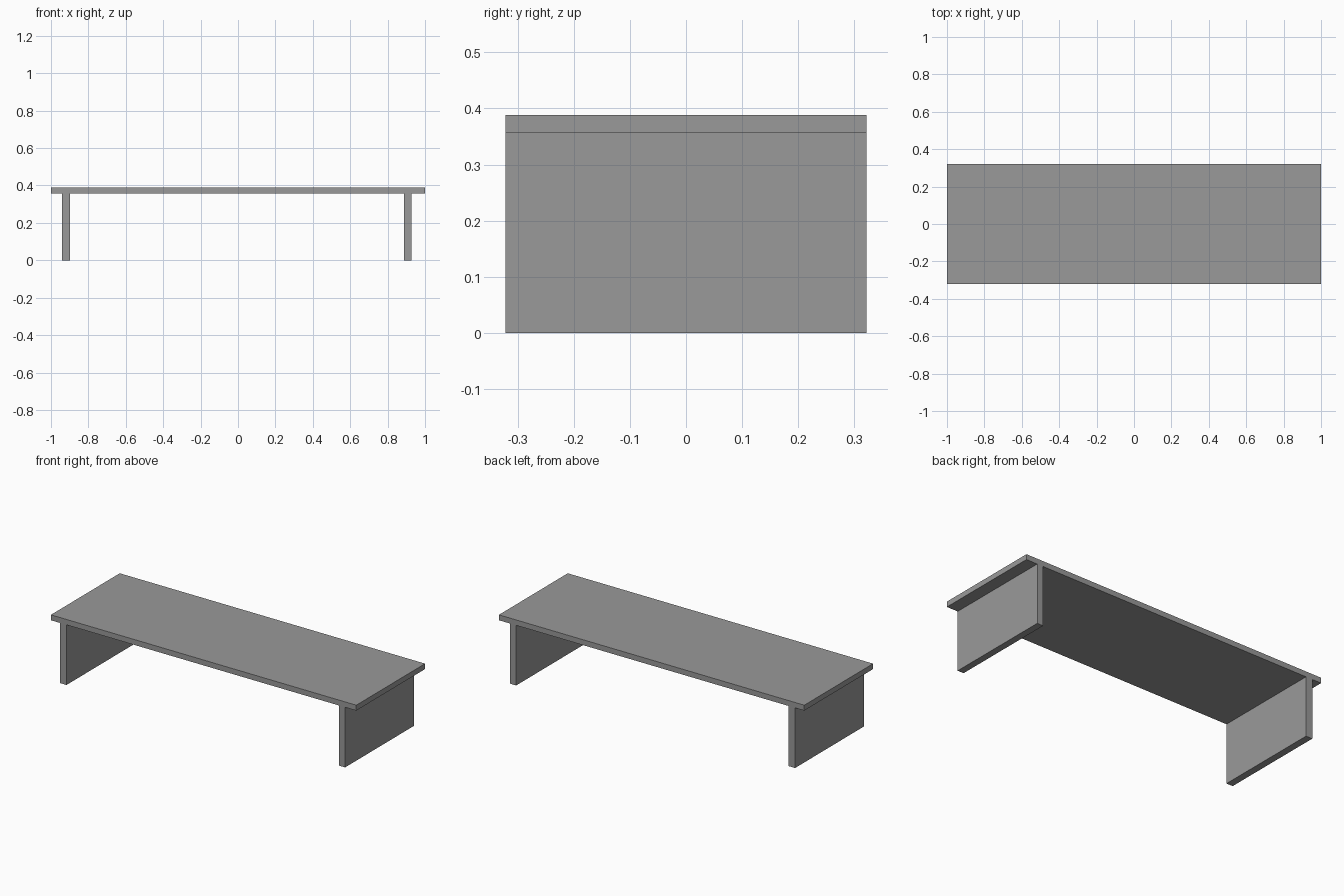
import bpy
import bmesh
from mathutils import Vector

default_cube = bpy.data.objects.get("Cube")
if default_cube:
    bpy.data.objects.remove(default_cube, do_unlink=True)

# Single plain grey finish
grey = bpy.data.materials.new("plain_grey")
grey.use_nodes = True
colour = (0.32, 0.32, 0.32, 1.0)
grey.diffuse_color = colour
grey.node_tree.nodes["Principled BSDF"].inputs["Base Color"].default_value = colour

HALF_DEPTH = 0.322
HEIGHT = 0.388
UNDERSIDE = 0.356


def board(name, x_range, z_range):
    """Flat-sided board running the full depth of the bench."""
    low = Vector((x_range[0], -HALF_DEPTH, z_range[0]))
    high = Vector((x_range[1], HALF_DEPTH, z_range[1]))
    bm = bmesh.new()
    bmesh.ops.create_cube(bm, size=1)
    bmesh.ops.scale(bm, vec=high - low, verts=bm.verts)
    bmesh.ops.translate(bm, vec=(low + high) / 2, verts=bm.verts)
    mesh = bpy.data.meshes.new(name)
    bm.to_mesh(mesh)
    bm.free()
    mesh.materials.append(grey)
    obj = bpy.data.objects.new(name, mesh)
    bpy.context.collection.objects.link(obj)
    return obj


# Top slab with an overhang at both ends
board("table_top", (-1, 1), (UNDERSIDE, HEIGHT))

# Panel legs, set in slightly unevenly from the ends
board("right_leg_panel", (-0.94, -0.898), (0, UNDERSIDE))
board("left_leg_panel", (0.887, 0.927), (0, UNDERSIDE))
